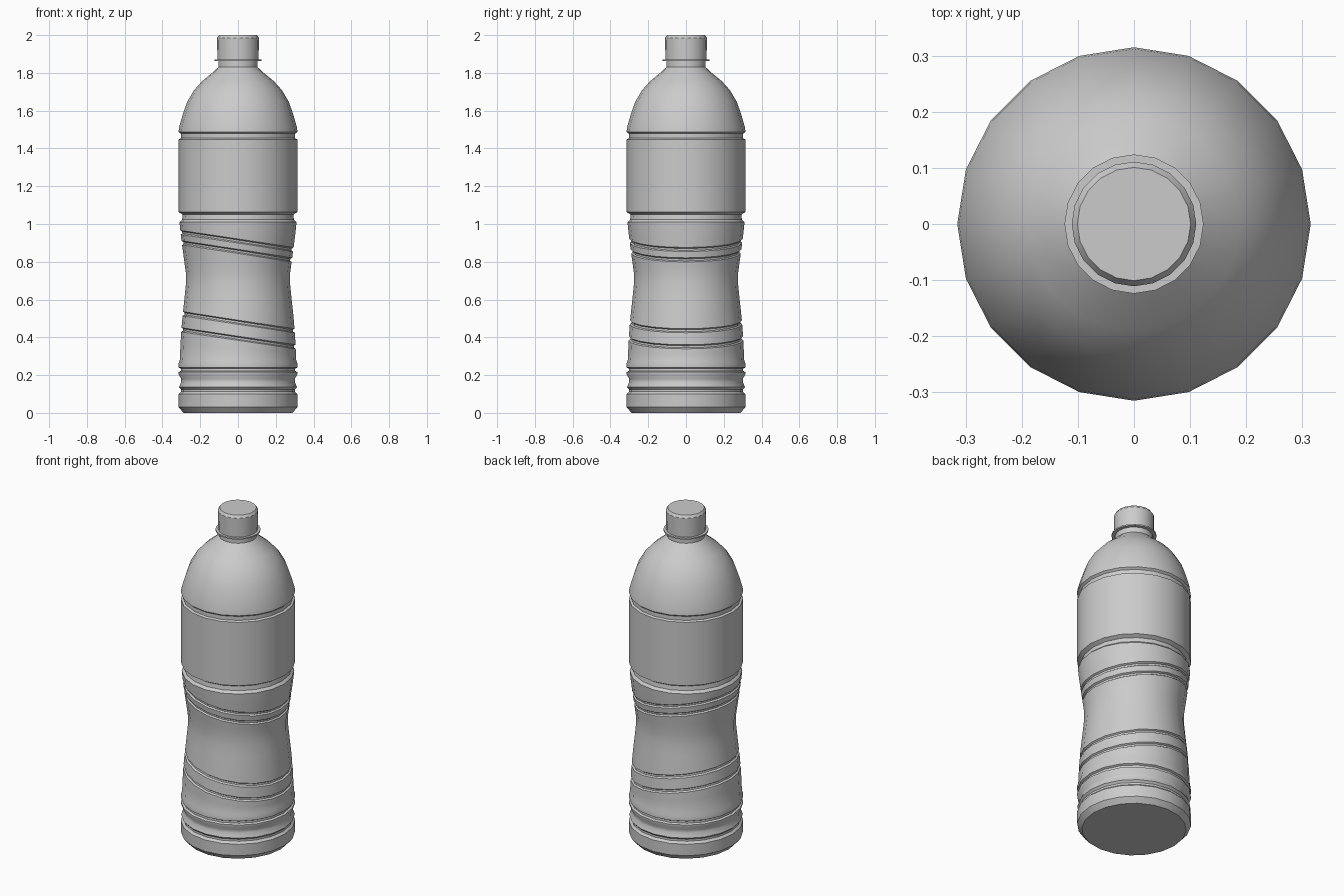
import bpy
import bmesh
from math import cos, sin, pi

SIDES = 20
TILT = -0.15

if "Cube" in bpy.data.objects:
    bpy.data.objects.remove(bpy.data.objects["Cube"])

grey = bpy.data.materials.new("plain grey")
grey.use_nodes = True
grey.diffuse_color = (0.6, 0.6, 0.6, 1)
grey.node_tree.nodes["Principled BSDF"].inputs["Base Color"].default_value = (0.6, 0.6, 0.6, 1)


def lathe(name, rings, cap_bottom=True, cap_top=True):
    """Skin a stack of rings; each ring maps an angle to (radius, height)."""
    bm = bmesh.new()
    loops = []
    for ring in rings:
        loop = []
        for i in range(SIDES):
            a = 2 * pi * i / SIDES
            r, z = ring(a)
            loop.append(bm.verts.new((r * cos(a), r * sin(a), z)))
        loops.append(loop)
    for low, high in zip(loops, loops[1:]):
        for i in range(SIDES):
            j = (i + 1) % SIDES
            bm.faces.new((low[i], low[j], high[j], high[i]))
    if cap_bottom:
        bm.faces.new(loops[0][::-1])
    if cap_top:
        bm.faces.new(loops[-1])
    mesh = bpy.data.meshes.new(name)
    bm.to_mesh(mesh)
    bm.free()
    mesh.materials.append(grey)
    obj = bpy.data.objects.new(name, mesh)
    bpy.context.collection.objects.link(obj)
    bpy.ops.object.select_all(action="DESELECT")
    obj.select_set(True)
    bpy.context.view_layer.objects.active = obj
    bpy.ops.object.shade_smooth_by_angle(angle=pi / 6)
    return obj


def flat(points):
    return [lambda a, p=p: p for p in points]


# Waist outline, from the base ribs up to the label
WAIST = [(0.28, 0.308), (0.4, 0.303), (0.5, 0.295), (0.6, 0.284), (0.68, 0.276),
         (0.74, 0.276), (0.8, 0.284), (0.88, 0.295), (0.95, 0.304), (1.01, 0.31)]


def waist_radius(z):
    for (z0, r0), (z1, r1) in zip(WAIST, WAIST[1:]):
        if z <= z1:
            return r0 + (r1 - r0) * (z - z0) / (z1 - z0)
    return WAIST[-1][1]


def slanted(z, depth=0.0, tilt=TILT):
    def ring(a):
        height = z + tilt * 0.3 * cos(a)
        return waist_radius(height) - depth, height
    return ring


def slanted_groove(z):
    return [slanted(z - 0.011), slanted(z - 0.005, 0.009),
            slanted(z + 0.005, 0.009), slanted(z + 0.011)]


# Base foot and ribs
base = [(0.288, 0), (0.314, 0.03), (0.315, 0.1), (0.302, 0.112), (0.302, 0.124),
        (0.313, 0.136), (0.301, 0.162), (0.301, 0.18), (0.314, 0.204), (0.314, 0.216),
        (0.303, 0.222), (0.303, 0.234), (0.314, 0.24), (0.314, 0.264), (0.308, 0.28)]

# Gripping waist with two pairs of slanted grooves
grip = [slanted(0.34, tilt=-0.1)]
grip += slanted_groove(0.395) + slanted_groove(0.48)
grip += [slanted(0.55, tilt=-0.1), slanted(0.62, tilt=-0.03), slanted(0.68, tilt=0),
         slanted(0.74, tilt=0), slanted(0.8, tilt=-0.08)]
grip += slanted_groove(0.855) + slanted_groove(0.91)
grip += [slanted(0.97, tilt=-0.05)]

# Label band, shoulder dome and neck
upper = [(0.31, 1.01), (0.296, 1.024), (0.293, 1.05), (0.315, 1.063), (0.315, 1.448),
         (0.303, 1.454), (0.303, 1.478), (0.315, 1.488), (0.312, 1.512), (0.293, 1.578),
         (0.27, 1.645), (0.233, 1.708), (0.19, 1.756), (0.132, 1.804), (0.104, 1.83),
         (0.104, 1.875)]

lathe("bottle_body", flat(base) + grip + flat(upper))

# Thin collar under the cap
lathe("neck_collar", flat([(0.124, 1.862), (0.124, 1.87)]))

# Screw cap with a bevelled top edge
lathe("cap", flat([(0.109, 1.87), (0.111, 1.985), (0.101, 2.0)]))
